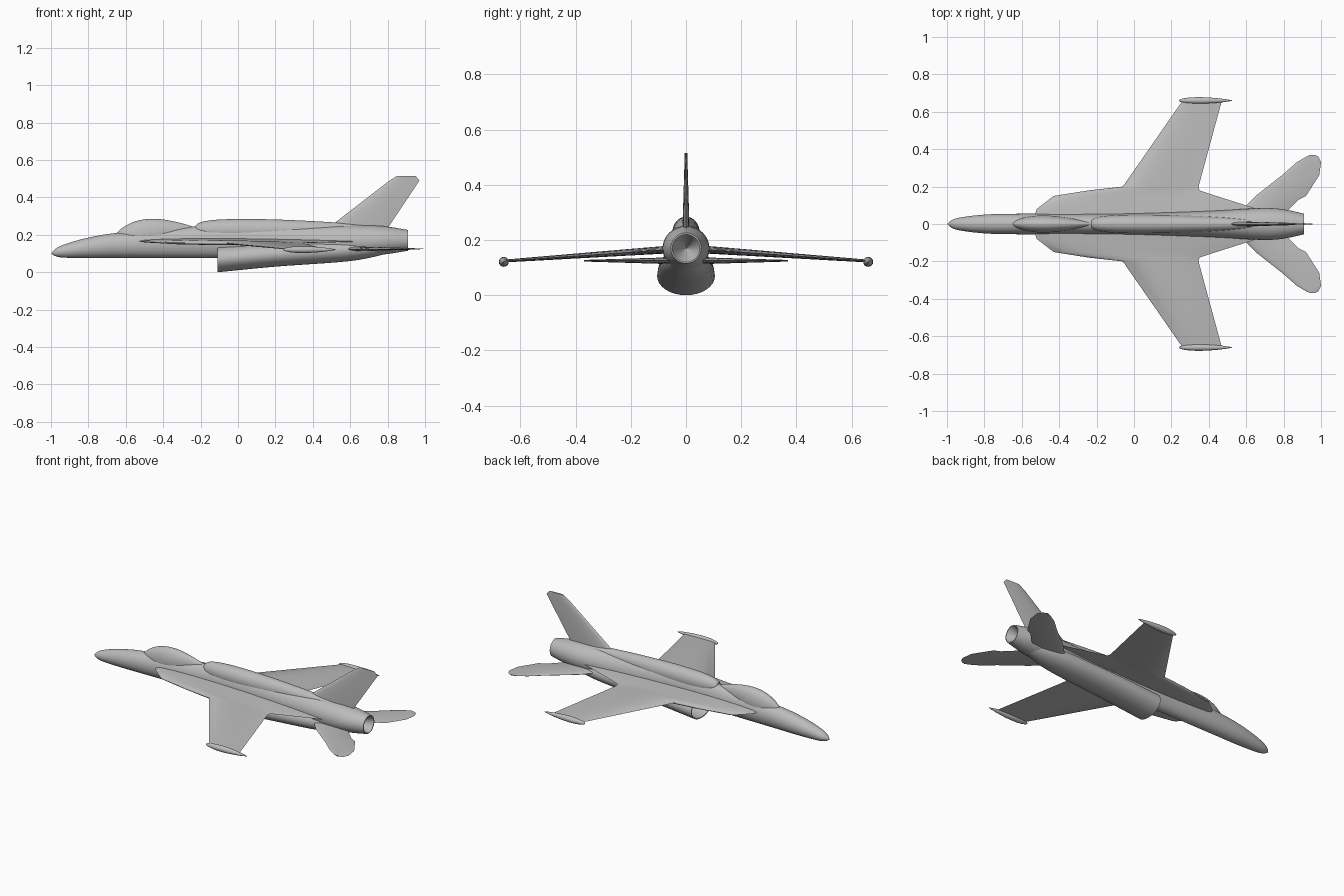
import bpy, bmesh, math

if "Cube" in bpy.data.objects:
    bpy.data.objects.remove(bpy.data.objects["Cube"])

grey = bpy.data.materials.new("airframe_grey")
grey.use_nodes = True
grey.diffuse_color = (0.5, 0.5, 0.5, 1)
shader = grey.node_tree.nodes["Principled BSDF"]
shader.inputs["Base Color"].default_value = grey.diffuse_color


def loft(name, rings, mirror=False):
    """Skin a list of equal-length rings into one smooth, closed object."""
    bm = bmesh.new()
    rows = [[bm.verts.new(point) for point in ring] for ring in rings]
    count = len(rows[0])
    for near, far in zip(rows, rows[1:]):
        for i in range(count):
            j = (i + 1) % count
            bm.faces.new((near[i], near[j], far[j], far[i]))
    bm.faces.new(rows[0])
    bm.faces.new(rows[-1])
    bmesh.ops.remove_doubles(bm, verts=bm.verts, dist=0.0001)
    bmesh.ops.recalc_face_normals(bm, faces=bm.faces)
    mesh = bpy.data.meshes.new(name)
    bm.to_mesh(mesh)
    bm.free()
    mesh.materials.append(grey)
    obj = bpy.data.objects.new(name, mesh)
    bpy.context.collection.objects.link(obj)
    if mirror:
        both_sides = obj.modifiers.new("both_sides", "MIRROR")
        both_sides.use_axis = (False, True, False)
    bpy.ops.object.select_all(action="DESELECT")
    obj.select_set(True)
    bpy.context.view_layer.objects.active = obj
    bpy.ops.object.shade_smooth_by_angle(angle=math.radians(35))


def oval(x, bottom, top, half_width, y=0, sides=32):
    """Elliptical cross-section standing across the x axis."""
    middle, half_height = (bottom + top) / 2, (top - bottom) / 2
    angles = [math.tau * i / sides for i in range(sides)]
    return [(x, y + half_width * math.cos(a), middle + half_height * math.sin(a))
            for a in angles]


def smooth_ovals(stations, steps=6):
    """Ovals along a Catmull-Rom curve through the stations."""
    padded = [stations[0], *stations, stations[-1]]
    rings = []
    for window in zip(padded, padded[1:], padded[2:], padded[3:]):
        for step in range(steps):
            t = step / steps
            rings.append(oval(*(
                b + t / 2 * (c - a + t * (2 * a - 5 * b + 4 * c - d
                                          + t * (3 * (b - c) + d - a)))
                for a, b, c, d in zip(*window))))
    return rings + [oval(*stations[-1])]


def teardrop(name, front, rear, front_z, rear_z, half_width, half_height,
             skew, bluntness, y=0, mirror=False, steps=28):
    """Pointed blister; a smaller skew moves its fullest part forward."""
    rings = []
    for step in range(steps + 1):
        t = (1 - math.cos(math.pi * step / steps)) / 2
        swell = max(0, math.sin(math.pi * t ** skew)) ** bluntness
        x = front + t * (rear - front)
        z = front_z + t * (rear_z - front_z)
        rise = half_height * swell
        rings.append(oval(x, z - rise, z + rise, half_width * swell, y=y))
    loft(name, rings, mirror)


def aerofoil(lead, trail, thickness, steps=10):
    """Outline of (x, offset) pairs, fullest a third of the way back."""
    outline = []
    for i in range(2 * steps):
        u = (1 - math.cos(math.pi * i / steps)) / 2
        side = 1 if i < steps else -1
        offset = side * 1.3 * thickness * math.sqrt(u) * (1 - u)
        outline.append((lead + u * (trail - lead), offset))
    return outline


def panel(name, stations, thickness, taper, height=0, droop=0, upright=False):
    """Flying surface through (span, lead, trail) stations."""
    rings = []
    for span, lead, trail in stations:
        outline = aerofoil(lead, trail, thickness - taper * span)
        if upright:
            rings.append([(x, offset, span) for x, offset in outline])
        else:
            z = height - droop * span
            rings.append([(x, span, z + offset) for x, offset in outline])
    loft(name, rings, mirror=not upright)


# Fuselage, ending in a hollow exhaust cone
fuselage = smooth_ovals([
    (-1, 0.1, 0.1, 0), (-0.95, 0.08, 0.14, 0.03), (-0.8, 0.076, 0.185, 0.05),
    (-0.6, 0.077, 0.215, 0.055), (-0.1, 0.077, 0.25, 0.055),
    (0.4, 0.075, 0.25, 0.07), (0.73, 0.09, 0.25, 0.085), (0.91, 0.115, 0.226, 0.055)])
exhaust = [oval(x, 0.17 - r, 0.17 + r, r) for x, r in ((0.91, 0.05), (0.8, 0.001))]
loft("fuselage", fuselage + exhaust)

# Belly intake, with a duct recessed behind its lip
duct = [oval(x, inset, 0.14 - inset, 0.105 - inset)
        for x, inset in ((0.1, 0.03), (-0.11, 0.006))]
trunk = smooth_ovals([
    (-0.11, 0, 0.14, 0.105), (0.2, 0.03, 0.16, 0.1),
    (0.6, 0.06, 0.18, 0.085), (0.8, 0.1, 0.19, 0.05)])
loft("belly_intake", duct + trunk)

# Blisters on the back, and the wingtip pods
teardrop("canopy", front=-0.66, rear=-0.19, front_z=0.19, rear_z=0.23,
         half_width=0.046, half_height=0.08, skew=0.7, bluntness=1)
teardrop("dorsal_spine", front=-0.23, rear=0.82, front_z=0.225, rear_z=0.225,
         half_width=0.05, half_height=0.06, skew=0.5, bluntness=0.5)
teardrop("wingtip_pods", front=0.24, rear=0.525, front_z=0.121, rear_z=0.121,
         half_width=0.018, half_height=0.018, skew=0.7, bluntness=0.7,
         y=0.66, mirror=True)

# Wings with leading-edge extensions
panel("wings", [
    (0.02, -0.54, 0.7), (0.08, -0.52, 0.66), (0.15, -0.43, 0.44),
    (0.18, -0.24, 0.35), (0.2, -0.06, 0.345), (0.66, 0.26, 0.47)],
    thickness=0.03, taper=0.03, height=0.17, droop=0.07)

# Tailplanes with rounded tips
panel("tailplanes", [
    (0.03, 0.54, 0.78), (0.13, 0.63, 0.88), (0.15, 0.65, 0.92), (0.26, 0.79, 0.99),
    (0.33, 0.87, 1), (0.36, 0.92, 0.985), (0.37, 0.945, 0.965)],
    thickness=0.028, taper=0.06, height=0.125)

# Swept tail fin
panel("tail_fin", [(0.22, 0.46, 0.79), (0.49, 0.81, 0.97), (0.515, 0.85, 0.95)],
      thickness=0.04, taper=0.06, upright=True)
